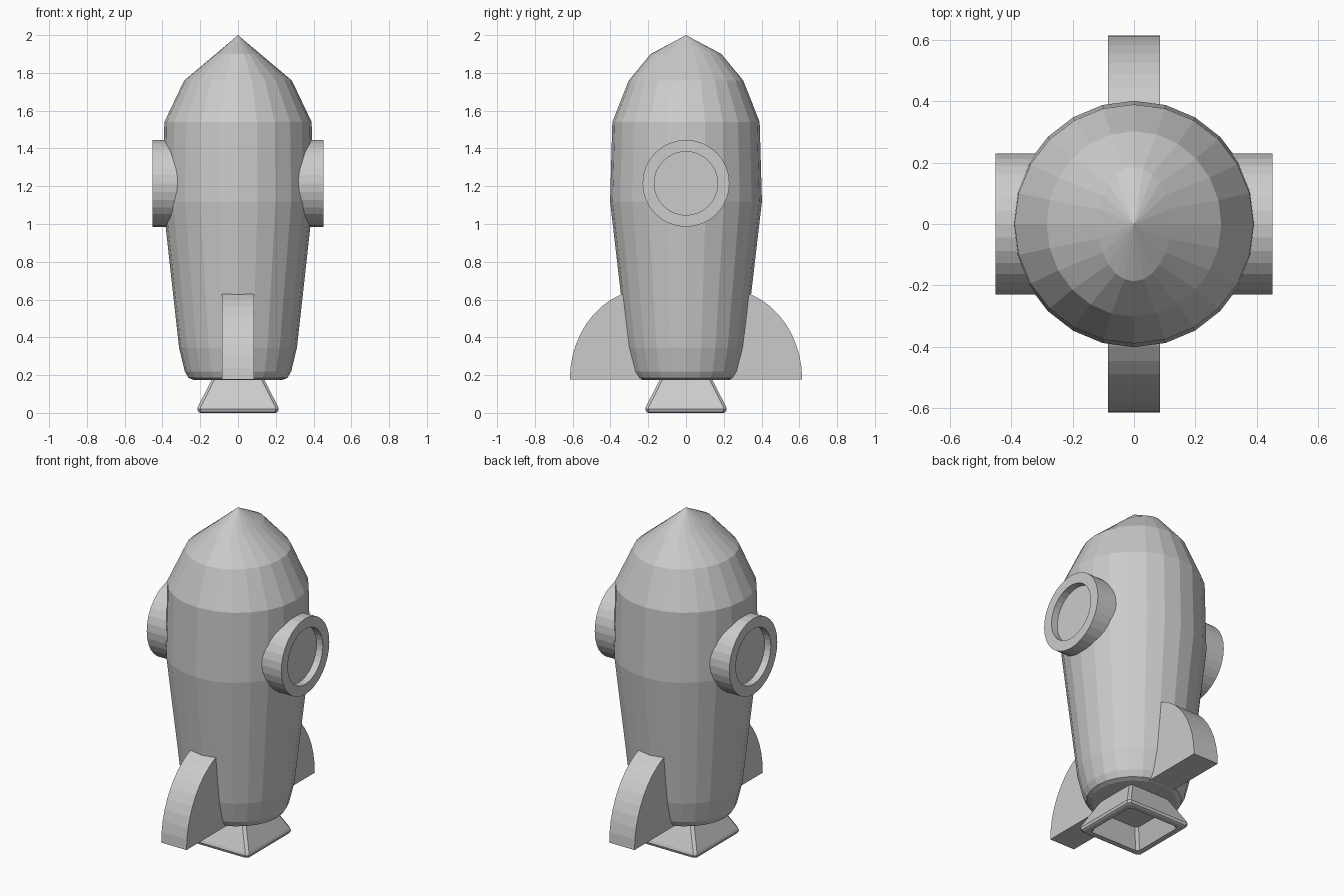
import bpy, bmesh
from math import sin, cos, pi

cube = bpy.data.objects.get("Cube")
if cube:
    bpy.data.objects.remove(cube, do_unlink=True)

grey = bpy.data.materials.new("light grey")
grey.use_nodes = True
grey.diffuse_color = (0.6, 0.6, 0.6, 1)
grey.node_tree.nodes["Principled BSDF"].inputs["Base Color"].default_value = (0.6, 0.6, 0.6, 1)


def loft(name, rings):
    """Skin a closed solid through rings of points; a one-point ring is a tip."""
    bm = bmesh.new()
    loops = [[bm.verts.new(p) for p in ring] for ring in rings]
    for a, b in zip(loops, loops[1:]):
        n = len(a)
        for i in range(n):
            j = (i + 1) % n
            if len(b) == 1:
                bm.faces.new((a[i], a[j], b[0]))
            else:
                bm.faces.new((a[i], a[j], b[j], b[i]))
    for end in (loops[0], loops[-1]):
        if len(end) > 2:
            bm.faces.new(end)
    bmesh.ops.recalc_face_normals(bm, faces=bm.faces)
    mesh = bpy.data.meshes.new(name)
    bm.to_mesh(mesh)
    bm.free()
    mesh.materials.append(grey)
    obj = bpy.data.objects.new(name, mesh)
    bpy.context.collection.objects.link(obj)
    return obj


def ellipse(rx, ry, z, n=24):
    return [(rx * cos(2 * pi * i / n), ry * sin(2 * pi * i / n), z) for i in range(n)]


def chamfered_square(h, z, c=0.015):
    corners = [(h, c - h), (h, h - c), (h - c, h), (c - h, h)]
    return [(x, y, z) for x, y in corners + [(-x, -y) for x, y in corners]]


# Hull: round below, with the nose slightly flattened sideways
hull = [(0.235, 0.235, 0.175), (0.262, 0.262, 0.185), (0.282, 0.282, 0.22),
        (0.312, 0.312, 0.345), (0.398, 0.402, 1.12), (0.39, 0.39, 1.54),
        (0.285, 0.303, 1.76), (0.118, 0.187, 1.9)]
loft("hull", [ellipse(*r) for r in hull] + [[(0, 0, 2)]])

# Nozzle: flared square bell, hollow underneath
bell = [(0.132, 0.19), (0.211, 0.035), (0.216, 0.02), (0.21, 0.005),
        (0.2, 0), (0.172, 0), (0.125, 0.11)]
loft("nozzle", [chamfered_square(h, z) for h, z in bell])

# Portholes: a rim with a recessed pane on each side
porthole = [(0.2, 0.23), (0.452, 0.23), (0.452, 0.168), (0.41, 0.168)]
for side, s in (("left", 1), ("right", -1)):
    rings = [[(s * x, y, z + 1.215) for y, z, _ in ellipse(r, r, 0, 32)] for x, r in porthole]
    loft(side + "_porthole", rings)

# Fins: thick slabs with an elliptical outer edge
arc = [(0.2 + 0.415 * cos(t), 0.177 + 0.48 * sin(t))
       for t in (pi / 2 * 0.85 * i / 10 for i in range(11))]
outline = [(0.2, 0.177)] + arc + [(0.2, arc[-1][1])]
for side, s in (("front", -1), ("back", 1)):
    loft(side + "_fin", [[(x, s * y, z) for y, z in outline] for x in (-0.085, 0.085)])
